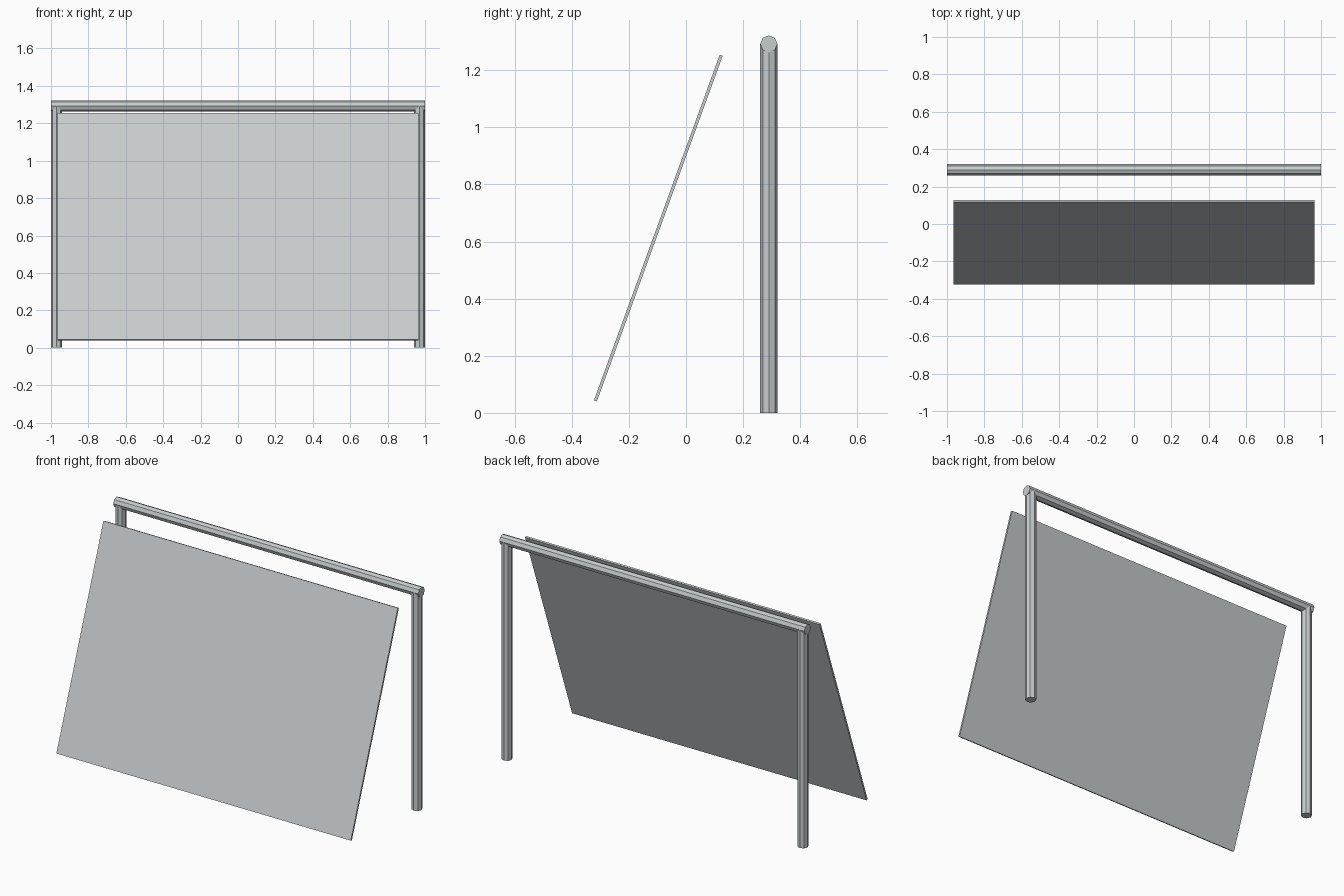
import bpy
from math import radians, pi

cube = bpy.data.objects.get("Cube")
if cube:
    bpy.data.objects.remove(cube, do_unlink=True)

# Pale metal used on every part
metal = bpy.data.materials.new("pale_grey_metal")
metal.use_nodes = True
colour = (0.58, 0.61, 0.62, 1)
metal.diffuse_color = colour
metal.node_tree.nodes["Principled BSDF"].inputs["Base Color"].default_value = colour

RADIUS = 0.03
POST_Y = 0.29
BEAM_Z = 1.292


def finish(name):
    obj = bpy.context.object
    obj.name = name
    obj.data.materials.append(metal)
    return obj


def tube(name, length, location, rotation=(0, 0, 0)):
    bpy.ops.mesh.primitive_cylinder_add(vertices=8, radius=RADIUS, depth=length,
                                        location=location, rotation=rotation)
    return finish(name)


# Upright posts, reaching into the beam
for side, name in ((1, "left_post"), (-1, "right_post")):
    tube(name, BEAM_Z, (side * (1 - RADIUS), POST_Y, BEAM_Z / 2))

# Crossbeam over both posts
tube("top_beam", 2, (0, POST_Y, BEAM_Z), (0, pi / 2, 0))

# Thin leaning panel in front of the frame
bpy.ops.mesh.primitive_cube_add(size=1, location=(0, -0.097, 0.647),
                                rotation=(radians(-20), 0, 0))
panel = finish("leaning_panel")
panel.scale = (1.93, 0.011, 1.288)
